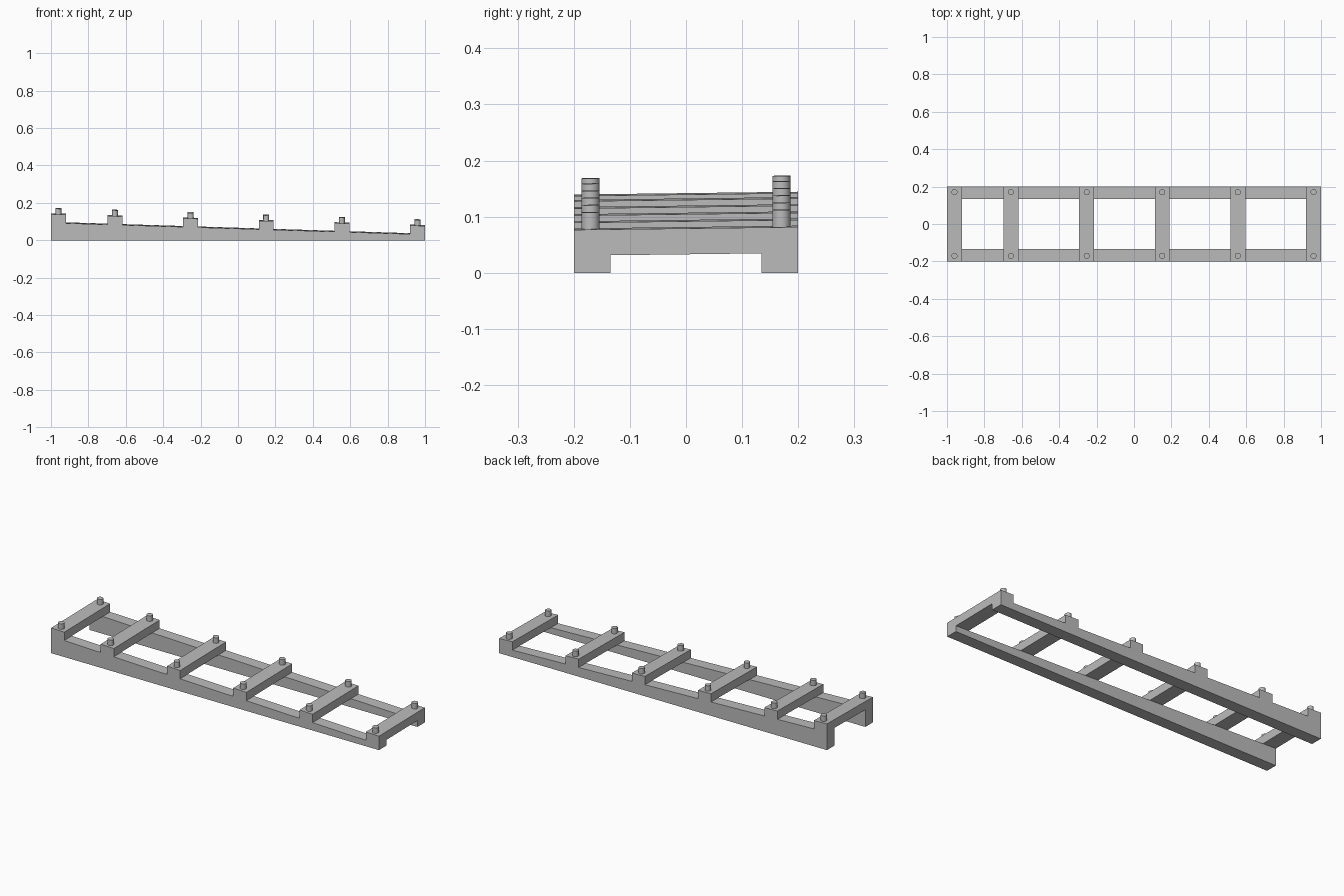
import bpy
import bmesh
from math import radians

cube = bpy.data.objects.get("Cube")
if cube:
    bpy.data.objects.remove(cube)

grey = bpy.data.materials.new("plain_grey")
grey.use_nodes = True
COLOUR = (0.5, 0.5, 0.5, 1)
grey.diffuse_color = COLOUR
grey.node_tree.nodes["Principled BSDF"].inputs["Base Color"].default_value = COLOUR

BAR_THICK, PEG_HEIGHT, PEG_RADIUS = 0.046, 0.03, 0.016


def slope(x, y):
    """Height of the tilted plane along the top of the rails."""
    return 0.0645 - 0.0315 * x + 0.0125 * y


def finish(name, bm):
    mesh = bpy.data.meshes.new(name)
    bm.to_mesh(mesh)
    bm.free()
    mesh.materials.append(grey)
    obj = bpy.data.objects.new(name, mesh)
    bpy.context.collection.objects.link(obj)
    return obj


def block(name, x0, x1, y0, y1, bottom, top):
    """Box whose bottom and top heights are functions of x and y."""
    bm = bmesh.new()
    bmesh.ops.create_cube(bm, size=1)
    for v in bm.verts:
        v.co.x = x1 if v.co.x > 0 else x0
        v.co.y = y1 if v.co.y > 0 else y0
        v.co.z = (top if v.co.z > 0 else bottom)(v.co.x, v.co.y)
    return finish(name, bm)


def peg(name, x, y):
    """Round peg standing on a crossbar."""
    bm = bmesh.new()
    bmesh.ops.create_cone(bm, cap_ends=True, segments=20, radius1=PEG_RADIUS,
                          radius2=PEG_RADIUS, depth=1)
    for v in bm.verts:
        rise = PEG_HEIGHT if v.co.z > 0 else -0.01
        v.co.x += x
        v.co.y += y
        v.co.z = slope(v.co.x, v.co.y) + BAR_THICK + rise
    for f in bm.faces:
        f.smooth = len(f.verts) == 4
    for e in bm.edges:
        e.smooth = e.calc_face_angle(0) < radians(40)
    return finish(name, bm)


# Tapered side rails
for name, y0, y1 in (("front_rail", -0.2, -0.135), ("back_rail", 0.135, 0.2)):
    block(name, -1, 1, y0, y1, lambda x, y: 0, slope)

# Crossbars with a peg at each end
for i, x in enumerate((-0.96, -0.658, -0.253, 0.151, 0.555, 0.96), 1):
    block(f"crossbar_{i}", x - 0.04, x + 0.04, -0.2, 0.2, slope,
          lambda px, py: slope(px, py) + BAR_THICK)
    for side, y in (("front", -0.17), ("back", 0.17)):
        peg(f"{side}_peg_{i}", x, y)
